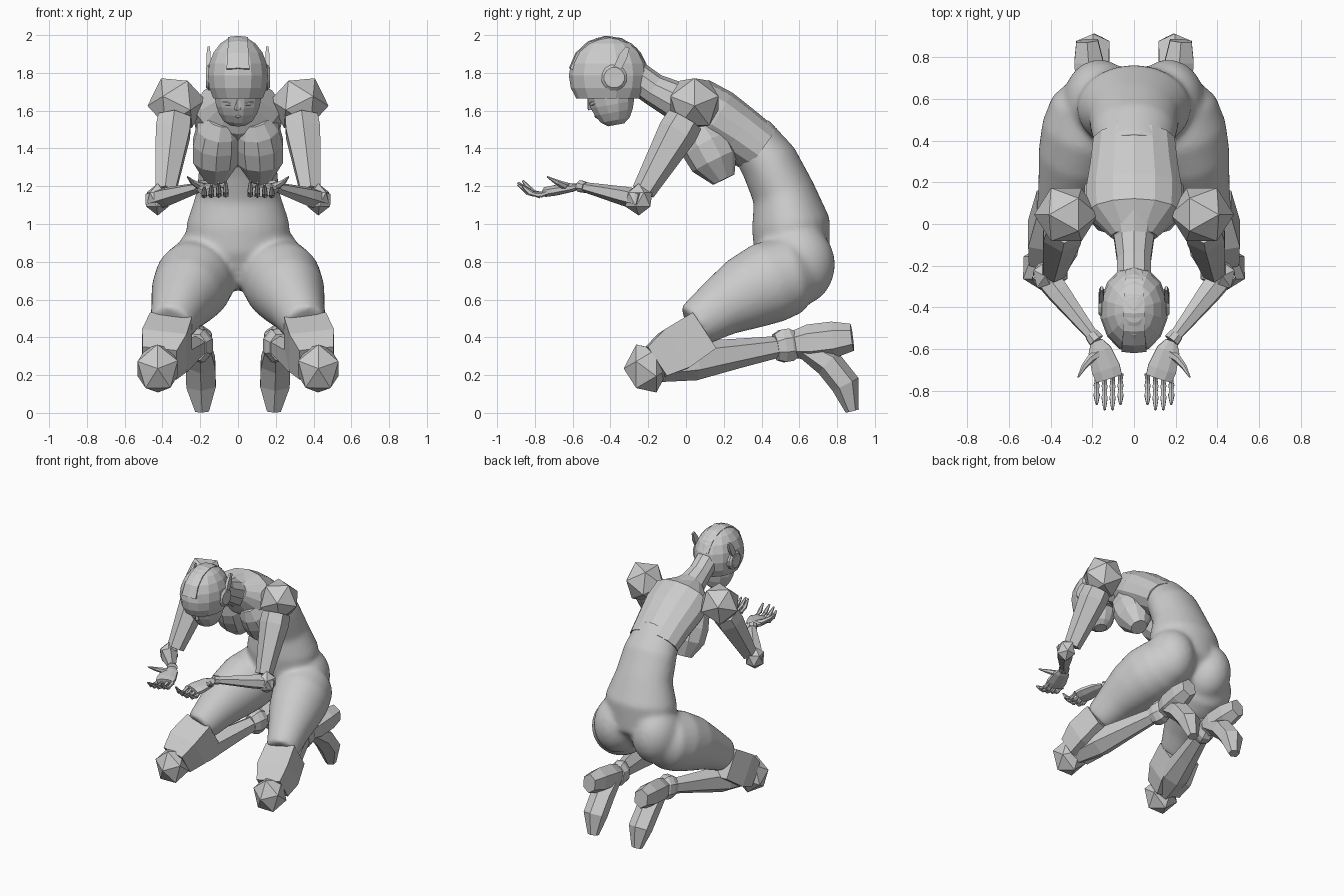
import bpy, bmesh, math
from mathutils import Vector, Matrix

cube = bpy.data.objects.get("Cube")
if cube:
    bpy.data.objects.remove(cube, do_unlink=True)

grey = bpy.data.materials.new("light_grey")
grey.use_nodes = True
grey.diffuse_color = (0.6, 0.6, 0.6, 1)
grey.node_tree.nodes["Principled BSDF"].inputs["Base Color"].default_value = grey.diffuse_color


def finish(name, bm):
    bmesh.ops.recalc_face_normals(bm, faces=bm.faces)
    mesh = bpy.data.meshes.new(name)
    bm.to_mesh(mesh)
    bm.free()
    mesh.materials.append(grey)
    part = bpy.data.objects.new(name, mesh)
    bpy.context.collection.objects.link(part)
    return part


def reflect(bm):
    bmesh.ops.scale(bm, vec=(-1, 1, 1), verts=bm.verts)


def bend(start, control, end, count):
    """Evenly sampled points on a quadratic curve."""
    start, control, end = Vector(start), Vector(control), Vector(end)
    steps = [i / (count - 1) for i in range(count)]
    return [start.lerp(control, t).lerp(control.lerp(end, t), t) for t in steps]


def straight(start, end, *fractions):
    return [Vector(start).lerp(Vector(end), t) for t in fractions]


def add_loft(bm, points, radii, flat, sides):
    rings = []
    last = len(points) - 1
    for i, (point, radius) in enumerate(zip(points, radii)):
        along = (points[min(i + 1, last)] - points[max(i - 1, 0)]).normalized()
        guide = Vector((0, 1, 0)) if abs(along.x) > 0.95 else Vector((1, 0, 0))
        wide = (guide - along * guide.dot(along)).normalized()
        deep = along.cross(wide) * flat
        angles = [math.tau * (k + 0.5) / sides for k in range(sides)]
        rings.append([bm.verts.new(point + radius * (wide * math.cos(a) + deep * math.sin(a)))
                      for a in angles])
    for lower, upper in zip(rings, rings[1:]):
        for k in range(sides):
            j = (k + 1) % sides
            bm.faces.new((lower[k], lower[j], upper[j], upper[k]))
    bm.faces.new(rings[0])
    bm.faces.new(rings[-1])


def loft(name, points, radii, flat=1.0, sides=6):
    bm = bmesh.new()
    add_loft(bm, points, radii, flat, sides)
    return finish(name, bm)


def loft_pair(name, points, radii, flat=1.0, sides=6):
    for side in ("left", "right"):
        bm = bmesh.new()
        add_loft(bm, points, radii, flat, sides)
        if side == "right":
            reflect(bm)
        finish(f"{side}_{name}", bm)


def ball_pair(name, centre, size, turn=0.0, tilt=0.0, axis='Y'):
    spin = Matrix.Rotation(tilt, 4, axis) @ Matrix.Rotation(turn, 4, 'Z')
    place = Matrix.Translation(centre) @ Matrix.Diagonal((*size, 1))
    for side in ("left", "right"):
        bm = bmesh.new()
        bmesh.ops.create_icosphere(bm, subdivisions=1, radius=1, matrix=place @ spin)
        if side == "right":
            reflect(bm)
        finish(f"{side}_{name}", bm)


# Joints of the left side
shoulder = Vector((0.325, 0.045, 1.64))
elbow = Vector((0.425, -0.25, 1.13))
wrist = Vector((0.18, -0.56, 1.2))
knuckles = Vector((0.12, -0.74, 1.17))
knee = Vector((0.425, -0.21, 0.235))
ankle = Vector((0.2, 0.55, 0.36))
heel = Vector((0.225, 0.88, 0.4))
toe = Vector((0.19, 0.88, 0.01))

# Smooth abdomen, hips, buttocks and thighs fused into one skin
skin = bmesh.new()
spine = bend((0, 0.33, 1.48), (0, 0.65, 1.1), (0, 0.53, 0.66), 6)
thigh = bend((0.17, 0.66, 0.75), (0.25, 0.4, 0.72), (0.355, 0.04, 0.46), 6)
cheek = Matrix.Translation((0.165, 0.59, 0.785)) @ Matrix.Diagonal((0.175, 0.2, 0.22, 1))
for mirrored in (True, False):
    add_loft(skin, thigh, (0.13, 0.2, 0.21, 0.19, 0.15, 0.115), 1.05, 24)
    bmesh.ops.create_uvsphere(skin, u_segments=24, v_segments=16, radius=1, matrix=cheek)
    if mirrored:
        reflect(skin)
add_loft(skin, spine, (0.17, 0.205, 0.22, 0.275, 0.265, 0.12), 0.76, 24)
body = finish("lower_body", skin)
fuse = body.modifiers.new("fuse", 'REMESH')
fuse.mode = 'VOXEL'
fuse.voxel_size = 0.016
fuse.use_smooth_shade = True
soften = body.modifiers.new("soften", 'SMOOTH')
soften.iterations = 14

# Faceted ribcage, bust and neck
ribs = bend((0, -0.06, 1.67), (0, 0.15, 1.58), (0, 0.4, 1.39), 5)
loft("ribcage", ribs, (0.11, 0.23, 0.235, 0.215, 0.2), 0.7, 14)
loft_pair("bust", bend((0.09, 0.02, 1.56), (0.12, 0.1, 1.45), (0.12, 0.2, 1.235), 5),
          (0.08, 0.12, 0.132, 0.125, 0.06), 1.05, 10)
loft("neck", bend((0, 0.03, 1.63), (0, -0.12, 1.66), (0, -0.28, 1.79), 4), (0.13, 0.1, 0.085, 0.085), 1, 10)

# Helmet-like skull cut off at the brow, with a raised crest
skull = bmesh.new()
bmesh.ops.create_uvsphere(skull, u_segments=14, v_segments=10, radius=0.21)
bmesh.ops.scale(skull, vec=(0.78, 1, 1), verts=skull.verts)
bmesh.ops.translate(skull, vec=(0, -0.41, 1.785), verts=skull.verts)
bmesh.ops.bisect_plane(skull, geom=skull.verts[:] + skull.edges[:] + skull.faces[:],
                       plane_co=(0, 0, 1.665), plane_no=(0, 0, -1), clear_outer=True)
bmesh.ops.holes_fill(skull, edges=[e for e in skull.edges if e.is_boundary])
finish("skull", skull)
arc = [math.radians(10 + 25 * i) for i in range(7)]
loft("crown_crest", [Vector((0, -0.41 - 0.2 * math.cos(a), 1.785 + 0.2 * math.sin(a))) for a in arc],
     [0.07, 0.065, 0.06, 0.06, 0.055, 0.05, 0.045], 0.2)

# Face
loft("face", straight((0, -0.4, 1.69), (0, -0.37, 1.525), 0, 0.35, 0.6, 0.85, 1),
     (0.13, 0.12, 0.105, 0.08, 0.045), 1, 12)
loft("nose", straight((0, -0.51, 1.66), (0, -0.5, 1.605), 0, 0.7, 1), (0.012, 0.02, 0.02), 1, 5)
loft("lips", straight((0, -0.475, 1.59), (0, -0.46, 1.56), 0, 0.5, 1), (0.015, 0.032, 0.015), 0.6)
loft_pair("eyelid", straight((0.03, -0.505, 1.635), (0.085, -0.475, 1.645), 0, 0.5, 1),
          (0.008, 0.016, 0.008))

# Ear discs and swept fins
ear = Vector((0.1, -0.38, 1.775))
rim = ear + Vector((0.07, 0, 0))
loft_pair("ear_disc", straight(ear, rim, 0, 0.8, 1, 1.01, 0.8), (0.07, 0.07, 0.055, 0.04, 0.036), 1, 12)
loft_pair("ear_hub", straight(ear, rim, 0.7, 1), (0.022, 0.02), 1, 8)
loft_pair("ear_fin", straight((0.158, -0.37, 1.81), (0.155, -0.31, 1.935), 0, 0.6, 1),
          (0.014, 0.016, 0.008), 2, 4)

# Arms
ball_pair("shoulder", shoulder, (0.155, 0.15, 0.155), tilt=math.radians(32))
loft_pair("upper_arm", straight(shoulder, elbow - Vector((0.035, 0, 0)), 0.17, 0.3, 0.92),
          (0.1, 0.105, 0.062))
ball_pair("elbow", elbow, (0.07, 0.08, 0.085), turn=0.4)
loft_pair("forearm", straight(elbow, wrist, -0.08, 0.25, 1), (0.065, 0.06, 0.028), 0.85)
loft_pair("wrist_cuff", straight(elbow, wrist, 0.9, 1), (0.036, 0.04), 0.85, 8)

# Open hands with palms up
loft_pair("palm", straight(wrist, knuckles, 0, 0.25, 0.75, 1), (0.03, 0.06, 0.075, 0.07), 0.4, 8)
for i, name in enumerate(("little", "ring", "middle", "index")):
    x = 0.065 + 0.038 * i
    reach = 0.865 + 0.03 * math.sin(math.pi * i / 3)
    joints = bend((x, -0.72, 1.172), (x, -0.8, 1.12), (x, -reach, 1.23 - 0.01 * i), 4)
    for part, start, end in zip(("base", "middle", "tip"), joints, joints[1:]):
        tip = 0.006 if part == "tip" else 0.014
        loft_pair(f"{name}_finger_{part}", straight(start, end, 0, 0.5, 1), (0.017, 0.012, tip))
loft_pair("thumb", bend((0.17, -0.62, 1.195), (0.23, -0.65, 1.2), (0.268, -0.735, 1.25), 4),
          (0.022, 0.02, 0.014, 0.004))

# Knees and shins
loft_pair("knee_cuff", straight((0.355, 0.08, 0.425), knee, 0, 0.5, 0.85), (0.16, 0.17, 0.13), 1, 4)
ball_pair("knee", knee, (0.125, 0.12, 0.142), turn=0.3, tilt=math.pi / 2, axis='X')
loft_pair("shin", straight(knee, ankle, 0.05, 0.33, 0.62, 0.95), (0.08, 0.105, 0.08, 0.055))

# Ankles and feet with raised heels
loft_pair("ankle_cuff", straight(knee, ankle, 0.9, 0.95, 1, 1.05), (0.06, 0.075, 0.075, 0.055), 1.25, 8)
loft_pair("heel", straight(ankle, heel, 0, 0.3, 0.7, 1), (0.055, 0.08, 0.08, 0.06), 1.2)
loft_pair("toe", bend(ankle + Vector((0, 0.05, 0)), (0.2, 0.87, 0.24), toe, 4),
          (0.06, 0.09, 0.09, 0.042), 0.85)
